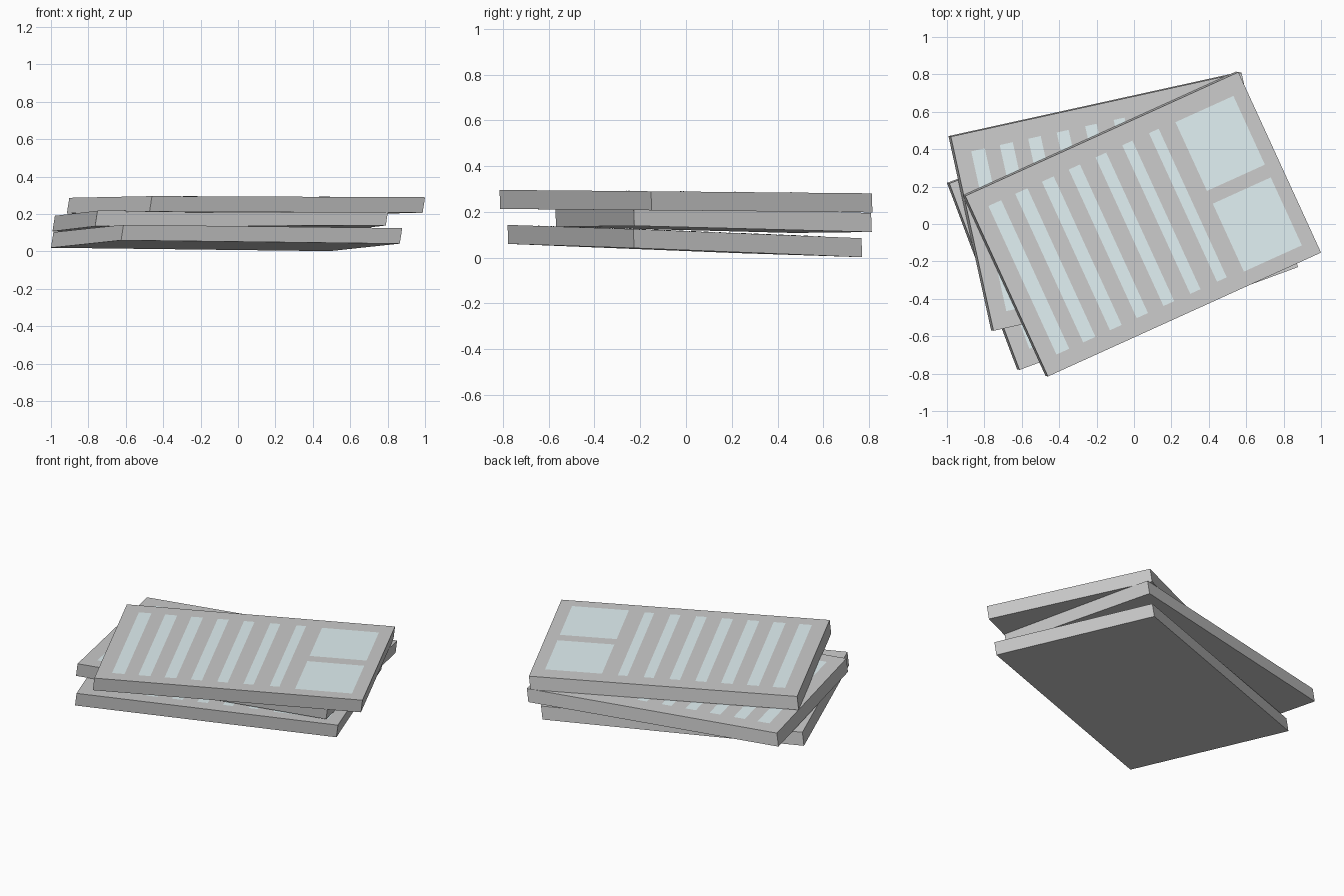
import bpy, bmesh
from mathutils import Vector

if "Cube" in bpy.data.objects:
    bpy.data.objects.remove(bpy.data.objects["Cube"])

# pale blue for the surface markings
blue = bpy.data.materials.new("pale_blue")
blue.diffuse_color = (0.76, 0.88, 0.90, 1)
blue.use_nodes = True
blue.node_tree.nodes["Principled BSDF"].inputs["Base Color"].default_value = blue.diffuse_color

LEAN = Vector((0.013, -0.003, 0.083))   # from underside to top face
LENGTH, DEPTH = 1.602, 1.063


def mesh_object(name, bm, mat=None):
    me = bpy.data.meshes.new(name)
    bm.to_mesh(me)
    bm.free()
    ob = bpy.data.objects.new(name, me)
    bpy.context.collection.objects.link(ob)
    if mat:
        me.materials.append(mat)
    return ob


def slab(name, back_left, front_left, back_right):
    """Leaning slab given by three underside corners, with markings on top."""
    o = Vector(back_left)
    depth = Vector(front_left) - o
    length = Vector(back_right) - o

    # slab body: quad extruded along the lean
    bm = bmesh.new()
    base = bm.faces.new([bm.verts.new(p) for p in
                         (o, o + depth, o + depth + length, o + length)])
    ext = bmesh.ops.extrude_face_region(bm, geom=[base], use_keep_orig=True)
    bmesh.ops.translate(bm, vec=LEAN, verts=[
        v for v in ext["geom"] if isinstance(v, bmesh.types.BMVert)])
    bmesh.ops.recalc_face_normals(bm, faces=bm.faces)
    mesh_object(name, bm)

    # markings: seven stripes and two panels, just above the top face
    e, d = length / LENGTH, depth / DEPTH
    top = o + LEAN + Vector((0, 0, 0.0015))
    rects = [(0.09 + 0.157 * i, 0.165 - 0.003 * i + 0.157 * i, 0.10, 0.975)
             for i in range(7)]
    rects += [(1.185, 1.525, 0.105, 0.51), (1.185, 1.525, 0.585, 0.985)]
    bm = bmesh.new()
    for u0, u1, v0, v1 in rects:
        bm.faces.new([bm.verts.new(top + e * u + d * v) for u, v in
                      ((u0, v0), (u0, v1), (u1, v1), (u1, v0))])
    mesh_object(name + "_markings", bm, blue)


slab("bottom_slab", (-1.0, 0.22, 0.02), (-0.625, -0.777, 0.06), (0.49, 0.77, 0.002))
slab("middle_slab", (-0.992, 0.47, 0.108), (-0.764, -0.568, 0.135), (0.562, 0.812, 0.112))
slab("top_slab", (-0.915, 0.153, 0.204), (-0.473, -0.812, 0.213), (0.545, 0.815, 0.198))
